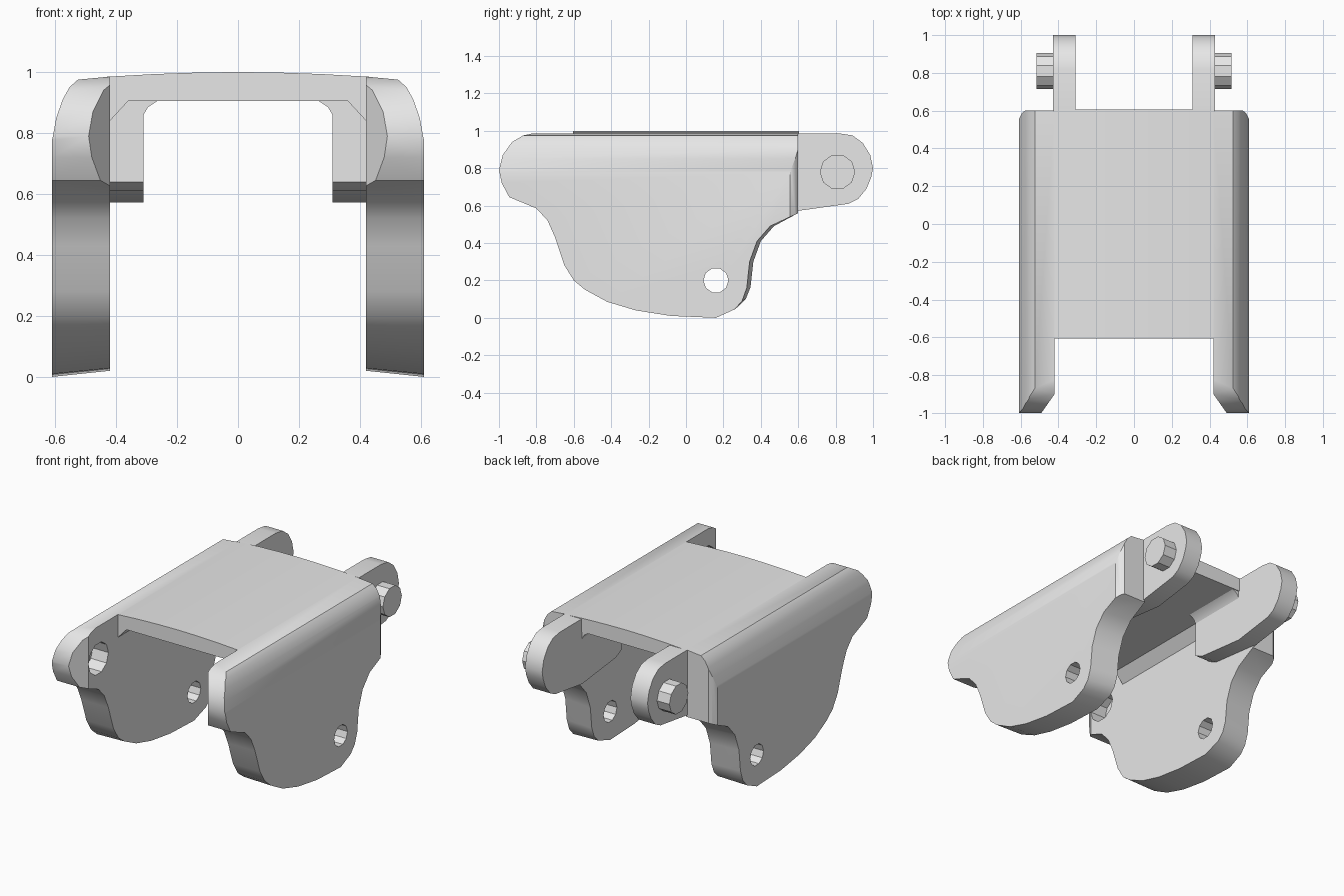
import bpy
import bmesh
from math import sin, cos, pi, radians

cube = bpy.data.objects.get("Cube")
if cube:
    bpy.data.objects.remove(cube, do_unlink=True)

steel = bpy.data.materials.new("light grey metal")
steel.use_nodes = True
steel.diffuse_color = (0.8, 0.8, 0.8, 1)
steel.node_tree.nodes["Principled BSDF"].inputs["Base Color"].default_value = (0.8, 0.8, 0.8, 1)


def prism(name, outline, axis, a, b):
    """Extrude a 2D outline along an axis from a to b."""
    def place(p, d):
        co = list(p)
        co.insert("xyz".index(axis), d)
        return co
    bm = bmesh.new()
    ends = [[bm.verts.new(place(p, d)) for p in outline] for d in (a, b)]
    for ring in ends:
        bm.faces.new(ring)
    n = len(outline)
    for i in range(n):
        j = (i + 1) % n
        bm.faces.new((ends[0][i], ends[0][j], ends[1][j], ends[1][i]))
    bmesh.ops.recalc_face_normals(bm, faces=bm.faces)
    mesh = bpy.data.meshes.new(name)
    bm.to_mesh(mesh)
    bm.free()
    ob = bpy.data.objects.new(name, mesh)
    bpy.context.collection.objects.link(ob)
    return ob


def activate(ob):
    bpy.ops.object.select_all(action='DESELECT')
    ob.select_set(True)
    bpy.context.view_layer.objects.active = ob


def combine(ob, tool, operation):
    activate(ob)
    mod = ob.modifiers.new("cut", 'BOOLEAN')
    mod.operation, mod.object, mod.solver = operation, tool, 'EXACT'
    bpy.ops.object.modifier_apply(modifier=mod.name)
    bpy.data.objects.remove(tool, do_unlink=True)


def circle(y, z, r, n=10):
    return [(y + r * cos(2 * pi * i / n), z + r * sin(2 * pi * i / n)) for i in range(n)]


def finish(ob, mirrored=True):
    activate(ob)
    if mirrored:
        mod = ob.modifiers.new("mirror", 'MIRROR')
        mod.use_mirror_merge = False
        bpy.ops.object.modifier_apply(modifier=mod.name)
    ob.data.materials.clear()
    ob.data.materials.append(steel)
    bpy.ops.object.shade_smooth_by_angle(angle=radians(28))


# Side plates: side outline trimmed by a rounded shoulder and a chamfered plan
side = [(-0.8, 0.99), (-0.87, 0.975), (-0.93, 0.94), (-0.98, 0.87), (-1, 0.79),
        (-0.985, 0.72), (-0.945, 0.645), (-0.8, 0.585), (-0.74, 0.52), (-0.7, 0.43),
        (-0.65, 0.28), (-0.6, 0.2), (-0.54, 0.15), (-0.42, 0.085), (-0.27, 0.04),
        (-0.08, 0.01), (0.16, 0), (0.28, 0.045), (0.32, 0.09), (0.345, 0.16),
        (0.36, 0.3), (0.4, 0.41), (0.47, 0.49), (0.6, 0.56), (0.6, 0.99)]
plates = prism("side_plates", side, "x", 0.42, 0.61)
for v in plates.data.vertices:
    if v.co.x < 0.5:
        v.co.z += 0.02 * max(0, 1 - v.co.z / 0.2)
    elif v.co.y > 0.25 and v.co.z < 0.52:
        v.co.y -= 0.02
shoulder = [(0.3, -0.1), (0.65, -0.1), (0.65, 0.6), (0.607, 0.79), (0.596, 0.85),
            (0.575, 0.91), (0.553, 0.95), (0.525, 0.975), (0.42, 0.985), (0.3, 0.996)]
combine(plates, prism("shoulder", shoulder, "y", -1.2, 1.2), 'INTERSECT')
plan = [(0.35, -0.8), (0.525, -1.05), (0.7, -1.05), (0.7, 0.45), (0.607, 0.56),
        (0.595, 0.585), (0.565, 0.61), (0.35, 0.61)]
combine(plates, prism("plan", plan, "z", -0.2, 1.2), 'INTERSECT')

# Through hole low on each plate and a blind pin socket inside the front arm
combine(plates, prism("hole", circle(0.16, 0.2, 0.067), "x", 0.3, 0.8), 'DIFFERENCE')
combine(plates, prism("socket", circle(-0.8, 0.78, 0.1), "x", 0.3, 0.53), 'DIFFERENCE')
finish(plates)

# Slightly crowned top plate with chamfered inner corners
half = [(0.36, 0.905), (0.42, 0.84), (0.42, 0.985), (0.28, 0.993), (0.14, 0.998)]
crown = half + [(0, 1)] + [(-x, z) for x, z in reversed(half)]
finish(prism("top_plate", crown, "y", -0.605, 0.605), mirrored=False)

# Rear lugs running under the top plate, with a small corner fillet
lug = [(0.2, 0.95), (0.2, 0.64), (0.26, 0.61), (0.6, 0.572), (0.87, 0.61), (0.92, 0.635),
       (0.965, 0.69), (0.99, 0.75), (1, 0.8), (0.985, 0.87), (0.945, 0.935),
       (0.89, 0.975), (0.82, 0.986), (0.6, 0.986), (0.59, 0.95)]
finish(prism("rear_lugs", lug, "x", 0.31, 0.43))
fillet = [(0.32, 0.86), (0.31, 0.86), (0.295, 0.885), (0.265, 0.905), (0.265, 0.92), (0.32, 0.92)]
finish(prism("lug_fillets", fillet, "y", 0.2, 0.6))

# Pins sticking out of the lugs
finish(prism("pins", circle(0.81, 0.78, 0.095), "x", 0.42, 0.517))
bpy.ops.object.select_all(action='DESELECT')
